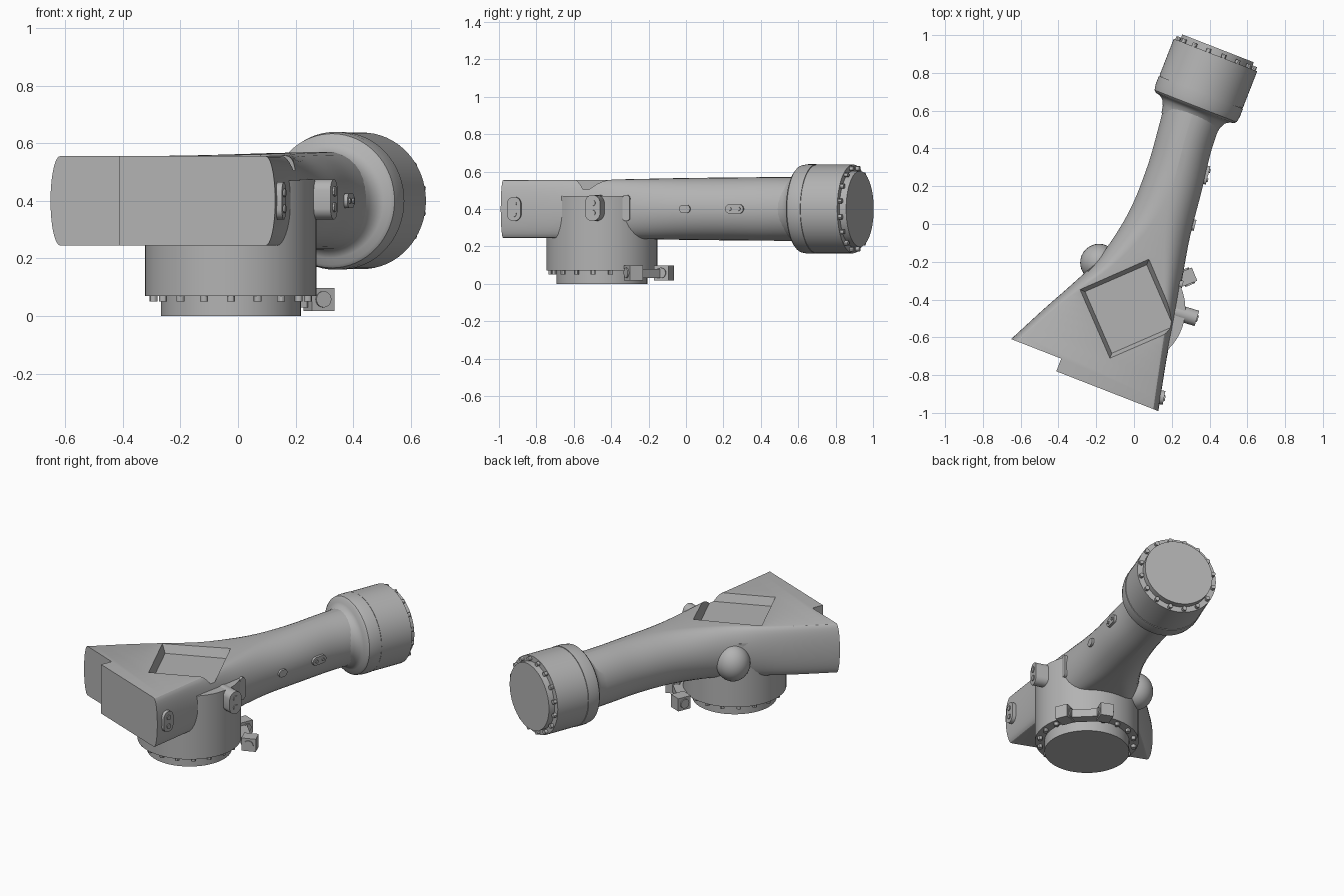
import bpy, bmesh, math
from mathutils import Matrix, Vector

if "Cube" in bpy.data.objects:
    bpy.data.objects.remove(bpy.data.objects["Cube"])

grey = bpy.data.materials.new("cast_grey")
grey.use_nodes = True
COLOR = (0.45, 0.45, 0.45, 1)
grey.diffuse_color = COLOR
grey.node_tree.nodes["Principled BSDF"].inputs["Base Color"].default_value = COLOR

ARM = Matrix.Rotation(math.radians(-21.3), 4, 'Z')       # arm frame: y runs along the arm
BASE = Matrix.Translation((-0.025, -0.45, 0))            # base column axis
NOSE = ARM @ Matrix.Translation((0.077, 0, 0.4)) @ Matrix.Rotation(-math.pi / 2, 4, 'X')


def finish(name, bm, matrix=Matrix(), smooth=30):
    bmesh.ops.recalc_face_normals(bm, faces=bm.faces[:])
    mesh = bpy.data.meshes.new(name)
    bm.to_mesh(mesh)
    bm.free()
    mesh.transform(matrix)
    mesh.materials.append(grey)
    ob = bpy.data.objects.new(name, mesh)
    bpy.context.collection.objects.link(ob)
    if smooth:
        bpy.ops.object.select_all(action='DESELECT')
        ob.select_set(True)
        bpy.context.view_layer.objects.active = ob
        bpy.ops.object.shade_smooth_by_angle(angle=math.radians(smooth))
    return ob


def loft(bm, rings):
    rows = [[bm.verts.new(p) for p in ring] for ring in rings]
    n = len(rows[0])
    for a, b in zip(rows, rows[1:]):
        for i in range(n):
            bm.faces.new((a[i], a[(i + 1) % n], b[(i + 1) % n], b[i]))
    bm.faces.new(rows[0])
    bm.faces.new(rows[-1])


def lathe(name, profile, matrix, n=64):
    bm = bmesh.new()
    loft(bm, [[(r * math.cos(k * math.tau / n), r * math.sin(k * math.tau / n), z)
               for k in range(n)] for r, z in profile])
    return finish(name, bm, matrix)


def bolts(name, count, radius, z, size, height, matrix):
    bm = bmesh.new()
    for k in range(count):
        m = Matrix.Rotation(math.tau * (k + 0.5) / count, 4, 'Z') @ Matrix.Translation((radius, 0, z))
        bmesh.ops.create_cone(bm, cap_ends=True, segments=12, radius1=size, radius2=size,
                              depth=height, matrix=m)
    return finish(name, bm, matrix)


def pad(name, loc, yaw, length, width, depth, upright=True, dots=True):
    """Stadium-shaped pad facing local +x, with two screw heads."""
    r, half = width / 2, (length - width) / 2
    ring = []
    for k in range(24):
        a = math.tau * (k + 0.5) / 24
        p = (r * math.cos(a), r * math.sin(a) + math.copysign(half, math.sin(a)))
        ring.append(p if upright else (-p[1], p[0]))
    bm = bmesh.new()
    loft(bm, [[(x, y, z) for y, z in ring] for x in (-depth, 0)])
    if dots:
        for side in (-1, 1):
            at = (0, 0, side * half) if upright else (0, side * half, 0)
            bmesh.ops.create_cone(bm, cap_ends=True, segments=12, radius1=r * 0.4, radius2=r * 0.4,
                                  depth=0.012, matrix=Matrix.Translation(at) @ Matrix.Rotation(math.pi / 2, 4, 'Y'))
    m = ARM @ Matrix.Translation(loc) @ Matrix.Rotation(math.radians(yaw), 4, 'Z')
    return finish(name, bm, m)


def cut(target, cutter):
    cutter.hide_render = True
    cutter.hide_viewport = True
    mod = target.modifiers.new("cut", 'BOOLEAN')
    mod.operation = 'DIFFERENCE'
    mod.solver = 'EXACT'
    mod.object = cutter
    bpy.context.view_layer.objects.active = target
    bpy.ops.object.modifier_apply(modifier=mod.name)
    bpy.data.objects.remove(cutter)


def box(bm, size, matrix):
    bmesh.ops.create_cube(bm, size=1, matrix=matrix @ Matrix.Diagonal((*size, 1)))


# Arm housing: wide box blending into a round neck
# station: along, left side, right side, side bulge, half height
stations = [(-0.876, -0.42, 0.48, 0.035, 0.155), (-0.6, -0.285, 0.42, 0.04, 0.155),
            (-0.4, -0.182, 0.385, 0.055, 0.156), (-0.23, -0.106, 0.354, 0.09, 0.159),
            (0.04, -0.05, 0.302, 0.14, 0.165), (0.3, -0.045, 0.27, 0.155, 0.168),
            (0.52, -0.065, 0.24, 0.152, 0.17), (0.72, -0.09, 0.235, 0.16, 0.17)]


def spline(pts, steps):
    pts = [Vector(p) for p in pts]
    ext = [2 * pts[0] - pts[1]] + pts + [2 * pts[-1] - pts[-2]]
    out = []
    for a, b, c, d in zip(ext, ext[1:], ext[2:], ext[3:]):
        for k in range(steps):
            t = k / steps
            out.append(0.5 * (2 * b + (c - a) * t + (2 * a - 5 * b + 4 * c - d) * t ** 2
                              + (3 * b - a - 3 * c + d) * t ** 3))
    return out + [pts[-1]]


def section(st):
    y, left, right, g, h = st
    ring = []
    for k in range(18):
        a = -math.pi / 2 + math.pi * k / 17
        ring.append((right - g + g * math.cos(a), y, 0.4 + h * math.sin(a)))
    for k in range(18):
        a = math.pi / 2 + math.pi * k / 17
        ring.append((left + g + g * math.cos(a), y, 0.4 + h * math.sin(a)))
    return ring


bm = bmesh.new()
loft(bm, [section(s) for s in spline(stations, 5)])
housing = finish("arm_housing", bm, ARM, 0)

# Step in the front face
bm = bmesh.new()
box(bm, (0.6, 0.2, 1), ARM @ Matrix.Translation((-0.4, -0.904, 0.4)))
cut(housing, finish("step_cutter", bm, smooth=0))

# Square pocket in the top with sloped walls
bm = bmesh.new()
loft(bm, [[(x * r, y * r, z) for x, y in ((-1, -1), (1, -1), (1, 1), (-1, 1))]
          for r, z in ((0.178, 0.505), (0.2, 0.56), (0.212, 0.6))])
cut(housing, finish("pocket_cutter", bm, BASE @ Matrix.Rotation(math.radians(23.5), 4, 'Z'), 0))
bpy.ops.object.select_all(action='DESELECT')
housing.select_set(True)
bpy.context.view_layer.objects.active = housing
bpy.ops.object.shade_smooth_by_angle(angle=math.radians(25))

# Base column, foot disc and its bolts
lathe("base_column", [(0.297, 0.07), (0.297, 0.47)], BASE)
lathe("base_foot", [(0.243, 0), (0.243, 0.1)], BASE)
bolts("base_bolts", 18, 0.272, 0.065, 0.014, 0.03, BASE)

# Rounded boss on the column's back
bm = bmesh.new()
bmesh.ops.create_uvsphere(bm, u_segments=32, v_segments=16, radius=0.1)
finish("column_boss", bm, Matrix.Translation((-0.185, -0.205, 0.35)) @ Matrix.Diagonal((1, 1, 1.1, 1)))

# End drum: flared collar, drum, raised cap and bolts
lathe("drum_collar", [(0.155, 0.6), (0.163, 0.64), (0.178, 0.67), (0.198, 0.684), (0.222, 0.69),
                      (0.233, 0.7), (0.239, 0.73), (0.239, 0.778)], NOSE)
lathe("drum_seam", [(0.234, 0.775), (0.234, 0.785)], NOSE)
lathe("end_drum", [(0.237, 0.781), (0.237, 0.99)], NOSE)
lathe("end_cap", [(0.203, 0.98), (0.203, 1.028)], NOSE)
bolts("drum_bolts", 16, 0.22, 0.995, 0.013, 0.03, NOSE)

# Pads and plugs along the right side
pad("front_pad", (0.483, -0.80, 0.4), 10, 0.13, 0.075, 0.05)
pad("side_plug", (0.492, -0.345, 0.405), 4, 0.14, 0.085, 0.15)
pad("upright_slot", (0.357, -0.205, 0.405), 8, 0.14, 0.04, 0.03, dots=False)
pad("short_pad", (0.304, 0.11, 0.4), 7, 0.06, 0.045, 0.05, False, False)
pad("neck_pad", (0.272, 0.382, 0.4), 7, 0.1, 0.05, 0.05, False)

# Clamp bracket on the base: bar with a turned block and a screw at each end
bm = bmesh.new()
clamp = Matrix.Translation((0.2, -0.2, 0)) @ Matrix.Rotation(math.radians(45), 4, 'Z')
box(bm, (0.06, 0.2, 0.05), clamp @ Matrix.Translation((-0.015, 0, 0.055)))
for side in (-1, 1):
    end = clamp @ Matrix.Translation((0.0, side * 0.115, 0.058)) @ Matrix.Rotation(side * 0.4, 4, 'Z')
    box(bm, (0.085, 0.075, 0.08), end)
    bmesh.ops.create_cone(bm, cap_ends=True, segments=20, radius1=0.028, radius2=0.028, depth=0.09,
                          matrix=end @ Matrix.Rotation(math.pi / 2, 4, 'X'))
finish("base_clamp", bm)
